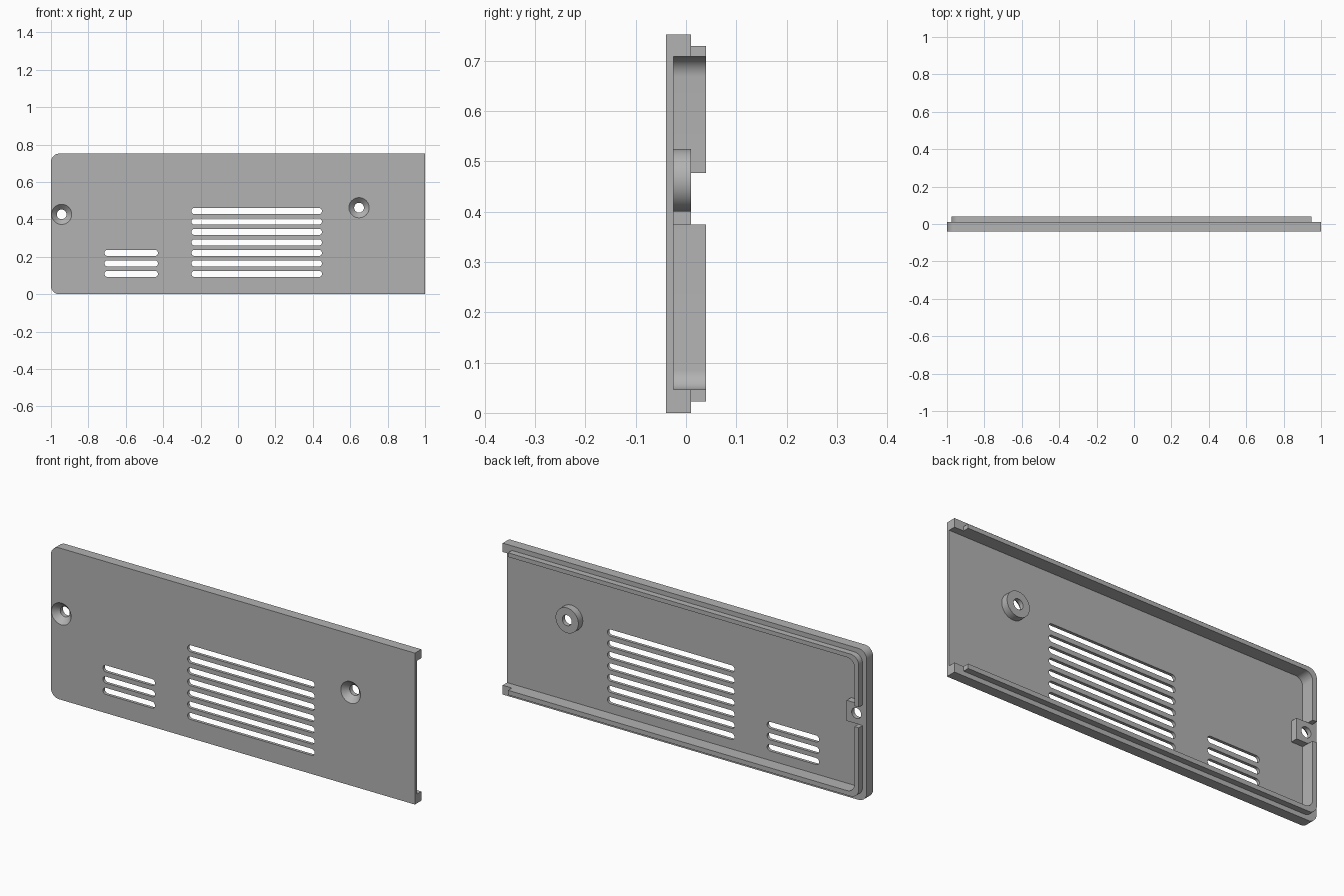
import bpy, bmesh
from math import sin, cos, pi, radians

cube = bpy.data.objects.get("Cube")
if cube:
    bpy.data.objects.remove(cube, do_unlink=True)

grey = bpy.data.materials.new("plain_grey")
grey.use_nodes = True
GREY = (0.45, 0.45, 0.45, 1)
grey.diffuse_color = GREY
grey.node_tree.nodes["Principled BSDF"].inputs["Base Color"].default_value = GREY


def arc(cx, cz, r, start, end, steps):
    """Points on an arc in the x-z plane, angles in degrees."""
    angles = [radians(start + (end - start) * i / steps) for i in range(steps + 1)]
    return [(cx + r * cos(a), cz + r * sin(a)) for a in angles]


def circle(cx, cz, r):
    return arc(cx, cz, r, 0, 360, 48)[:-1]


def panel_outline(x0, x1, z0, z1, r):
    """Rectangle with its two -x corners rounded."""
    return ([(x1, z0), (x1, z1)]
            + arc(x0 + r, z1 - r, r, 90, 180, 10)
            + arc(x0 + r, z0 + r, r, 180, 270, 10))


def box_outline(x0, x1, z0, z1):
    return [(x0, z0), (x1, z0), (x1, z1), (x0, z1)]


def slot_outline(x0, x1, z, r):
    return arc(x1 - r, z, r, -90, 90, 12) + arc(x0 + r, z, r, 90, 270, 12)


def loft(name, rings):
    """Closed solid through (y, outline) rings with equal point counts."""
    bm = bmesh.new()
    loops = [[bm.verts.new((x, y, z)) for x, z in pts] for y, pts in rings]
    n = len(loops[0])
    for a, b in zip(loops, loops[1:]):
        for i in range(n):
            j = (i + 1) % n
            bm.faces.new((a[i], a[j], b[j], b[i]))
    bm.faces.new(loops[0])
    bm.faces.new(loops[-1])
    bmesh.ops.recalc_face_normals(bm, faces=bm.faces)
    mesh = bpy.data.meshes.new(name)
    bm.to_mesh(mesh)
    bm.free()
    mesh.materials.append(grey)
    obj = bpy.data.objects.new(name, mesh)
    bpy.context.collection.objects.link(obj)
    return obj


def prism(name, y0, y1, outline):
    return loft(name, [(y0, outline), (y1, outline)])


def combine(target, tool, operation):
    """Apply a boolean and discard the tool object."""
    mod = target.modifiers.new(operation, "BOOLEAN")
    mod.operation, mod.solver, mod.object = operation, "EXACT", tool
    bpy.context.view_layer.objects.active = target
    bpy.ops.object.modifier_apply(modifier=mod.name)
    bpy.data.objects.remove(tool, do_unlink=True)


FRONT, FLOOR, RIM, LIP = -0.04, -0.025, 0.01, 0.04
TOP = 0.752

# Panel body with a stepped lip, hollowed from the back and open at +x
cover = prism("vented_cover", FRONT, RIM, panel_outline(-1, 1, 0, TOP, 0.045))
combine(cover, prism("lip", -0.033, LIP,
                     panel_outline(-0.977, 0.95, 0.023, TOP - 0.023, 0.045)), "UNION")
combine(cover, prism("cavity", FLOOR, 0.1,
                     panel_outline(-0.953, 1.1, 0.046, TOP - 0.044, 0.04)), "DIFFERENCE")

# Gap in the end lip, with a screw block below it
combine(cover, prism("lip_gap", RIM, 0.1, box_outline(-0.99, -0.85, 0.375, 0.477)), "DIFFERENCE")
combine(cover, prism("screw_block", -0.033, RIM,
                     box_outline(-0.97, -0.89, 0.375, 0.477)), "UNION")

# Round screw boss
combine(cover, prism("screw_boss", -0.033, RIM, circle(0.647, 0.4625, 0.0625)), "UNION")

# Countersunk screw holes
for x, z in ((-0.943, 0.427), (0.647, 0.4625)):
    wide, narrow = circle(x, z, 0.054), circle(x, z, 0.026)
    combine(cover, loft("screw_hole", [(-0.06, wide), (FRONT, wide),
                                       (-0.011, narrow), (0.06, narrow)]), "DIFFERENCE")

# Ventilation slots: a tall bank and a short bank
for x0, x1, count in ((-0.249, 0.449, 7), (-0.714, -0.428, 3)):
    for i in range(count):
        outline = slot_outline(x0, x1, 0.109 + i * 0.056, 0.0165)
        combine(cover, prism("vent_slot", -0.1, 0.1, outline), "DIFFERENCE")

# Smooth the rounded walls, keep the edges crisp
bpy.ops.object.select_all(action="DESELECT")
cover.select_set(True)
bpy.context.view_layer.objects.active = cover
bpy.ops.object.shade_smooth_by_angle(angle=radians(30))
